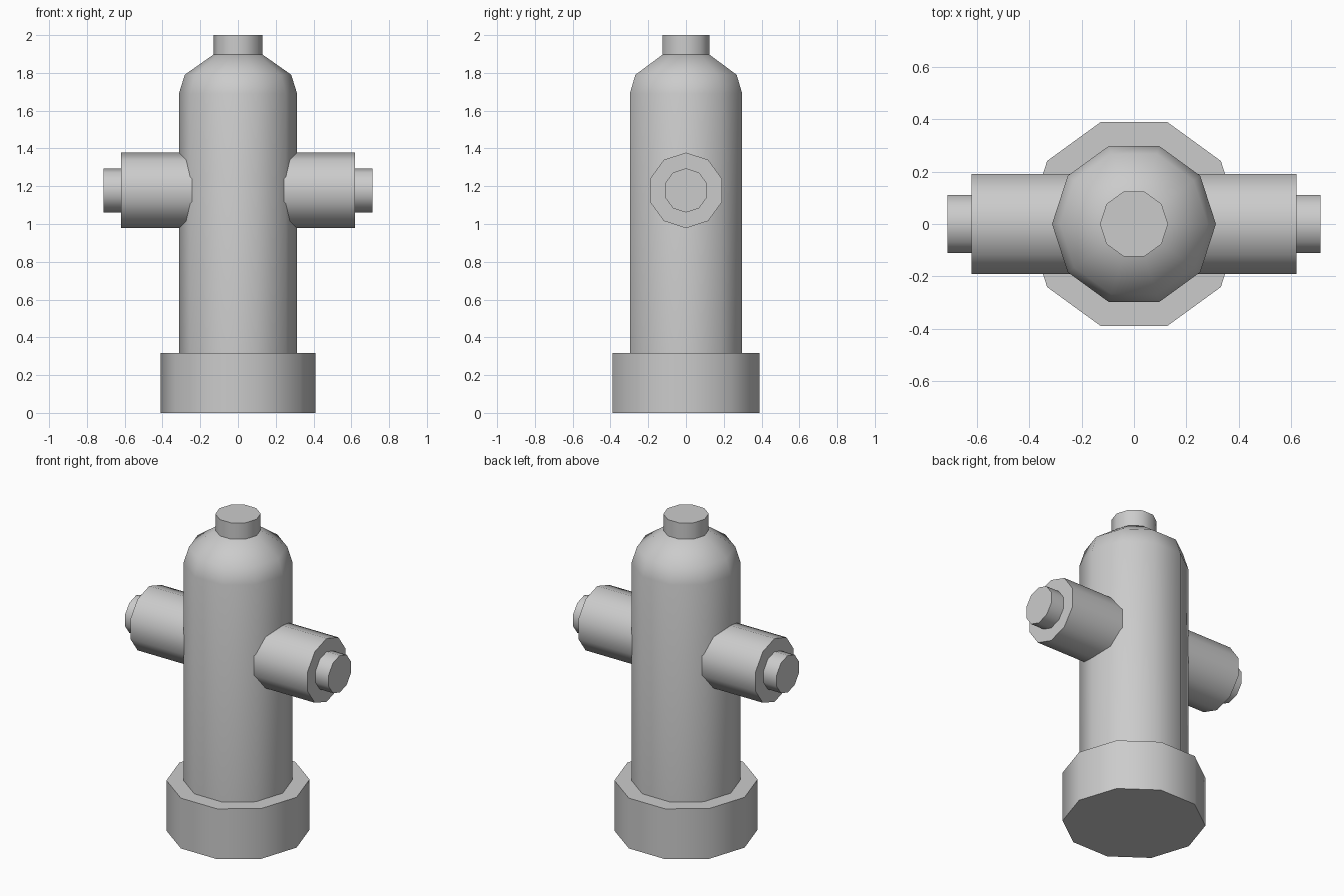
import bpy, bmesh
from math import cos, sin, pi, radians
from mathutils import Matrix

if "Cube" in bpy.data.objects:
    bpy.data.objects.remove(bpy.data.objects["Cube"])

SIDES = 10


def lathe(name, profile, matrix=Matrix()):
    """Closed ten-sided solid from (radius, height) pairs along local z."""
    bm = bmesh.new()
    rings = [[bm.verts.new((r * cos(2 * pi * i / SIDES), r * sin(2 * pi * i / SIDES), z))
              for i in range(SIDES)] for r, z in profile]
    for low, high in zip(rings, rings[1:]):
        for i in range(SIDES):
            j = (i + 1) % SIDES
            bm.faces.new((low[i], low[j], high[j], high[i]))
    bm.faces.new(rings[0][::-1])
    bm.faces.new(rings[-1])
    bm.transform(matrix)
    bmesh.ops.recalc_face_normals(bm, faces=bm.faces)
    mesh = bpy.data.meshes.new(name)
    bm.to_mesh(mesh)
    bm.free()
    obj = bpy.data.objects.new(name, mesh)
    bpy.context.collection.objects.link(obj)
    # Smooth around the sides, crisp at the rims
    bpy.ops.object.select_all(action='DESELECT')
    obj.select_set(True)
    bpy.context.view_layer.objects.active = obj
    bpy.ops.object.shade_smooth_by_angle(angle=radians(45))
    return obj


# Upright parts
lathe("base", [(0.41, 0), (0.41, 0.318)])
lathe("barrel", [(0.313, 0.25), (0.313, 1.69), (0.282, 1.79), (0.13, 1.897)])
lathe("top_nut", [(0.13, 1.85), (0.13, 2.0)])

# Side outlets, pointing along +x and -x with a corner at the top
for side, label in ((1, "right"), (-1, "left")):
    turn = Matrix.Translation((0, 0, 1.178)) @ Matrix.Rotation(side * pi / 2, 4, 'Y')
    lathe(label + "_outlet", [(0.2, 0.1), (0.2, 0.62)], turn)
    lathe(label + "_outlet_nut", [(0.117, 0.55), (0.117, 0.712)], turn)
